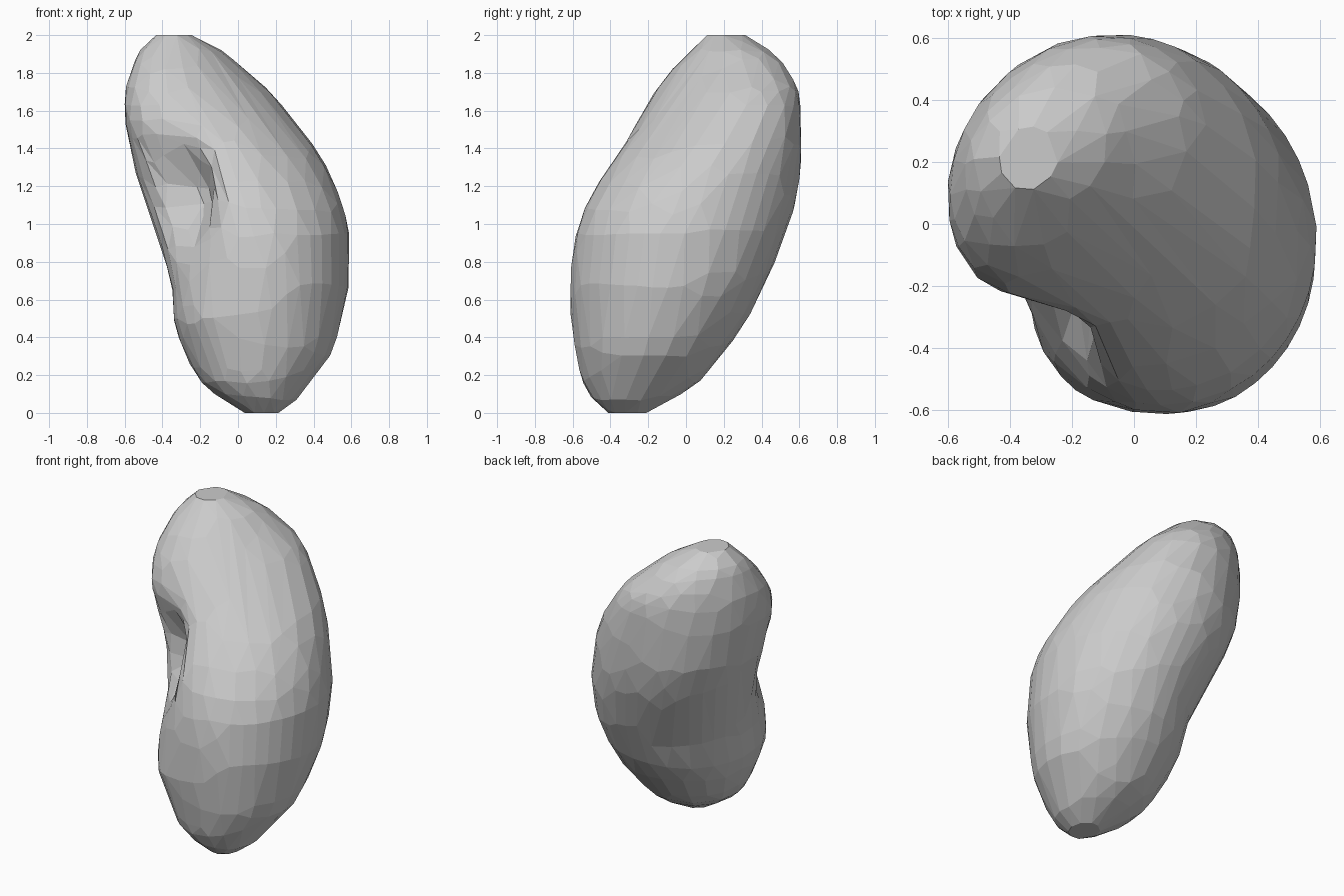
import bpy, bmesh, math
from mathutils import Vector

if "Cube" in bpy.data.objects:
    bpy.data.objects.remove(bpy.data.objects["Cube"])

# Horizontal sections: z, x min, x max, y min, y max, skew
ROWS = [
    (0.00, 0.04, 0.21, -0.41, -0.21, 0.0),
    (0.06, -0.06, 0.30, -0.48, -0.10, 0.0),
    (0.16, -0.19, 0.38, -0.545, 0.06, 0.0),
    (0.32, -0.28, 0.495, -0.58, 0.20, 0.0),
    (0.49, -0.335, 0.545, -0.605, 0.32, 0.01),
    (0.65, -0.345, 0.58, -0.61, 0.40, 0.01),
    (0.80, -0.385, 0.59, -0.605, 0.47, -0.01),
    (0.97, -0.44, 0.585, -0.575, 0.535, -0.05),
    (1.12, -0.49, 0.545, -0.52, 0.58, -0.06),
    (1.27, -0.54, 0.485, -0.435, 0.605, -0.03),
    (1.40, -0.565, 0.41, -0.35, 0.61, 0.04),
    (1.55, -0.59, 0.295, -0.255, 0.61, 0.15),
    (1.70, -0.59, 0.17, -0.16, 0.595, 0.25),
    (1.82, -0.56, 0.03, -0.07, 0.535, 0.26),
    (1.92, -0.515, -0.09, 0.03, 0.44, 0.2),
    (2.00, -0.43, -0.25, 0.11, 0.31, 0.1),
]
SEGS = 40
U = Vector((1, 1, 0)).normalized()     # away from the hollow
V = Vector((-1, 1, 0)).normalized()    # across the hollow


def bell(x, width):
    return math.exp(-(x / width) ** 2)


def shape_side(p, c):
    """Swell the two lobes and push in the hollow on the front-left side."""
    u = (p - c).dot(U)
    if u > 0:
        return p
    side = min(1, -u / 0.2)
    v = p.dot(V)
    hollow = 0.23 * bell(v + 0.02 - 0.15 * (p.z - 1.15), 0.165) * bell(p.z - 1.16, 0.25)
    lobes = bell(p.z - 0.55, 0.25) + bell(p.z - 1.52, 0.22)
    swell = 0.035 * bell(v - c.dot(V), 0.24) * lobes
    return p + U * side * (hollow - swell)


def midway(k):
    """Smooth in-between section after row k."""
    n = len(ROWS) - 1
    a, b, c, d = (ROWS[min(max(k + o, 0), n)] for o in (-1, 0, 1, 2))
    return [(9 * (q + r) - p - s) / 16 for p, q, r, s in zip(a, b, c, d)]


# Lofted bean body
sections = []
for k, row in enumerate(ROWS):
    sections.append(row)
    if k < len(ROWS) - 1:
        sections.append(midway(k))

bm = bmesh.new()
rings = []
for z, x0, x1, y0, y1, skew in sections:
    c = Vector(((x0 + x1) / 2, (y0 + y1) / 2, z))
    phase = math.acos(skew)
    ring = []
    for i in range(SEGS):
        t = math.tau * i / SEGS
        p = c + Vector(((x1 - x0) / 2 * math.cos(t),
                        (y1 - y0) / 2 * math.cos(t - phase), 0))
        ring.append(bm.verts.new(shape_side(p, c)))
    rings.append(ring)
for lo, hi in zip(rings, rings[1:]):
    for i in range(SEGS):
        j = (i + 1) % SEGS
        bm.faces.new((lo[i], lo[j], hi[j], hi[i]))
bm.faces.new(rings[0])
bm.faces.new(rings[-1])
bmesh.ops.recalc_face_normals(bm, faces=bm.faces)

mesh = bpy.data.meshes.new("bean_body")
bm.to_mesh(mesh)
bm.free()
body = bpy.data.objects.new("bean_body", mesh)
bpy.context.collection.objects.link(body)

# Irregular flat facets
dec = body.modifiers.new("facets", 'DECIMATE')
dec.ratio = 0.27
